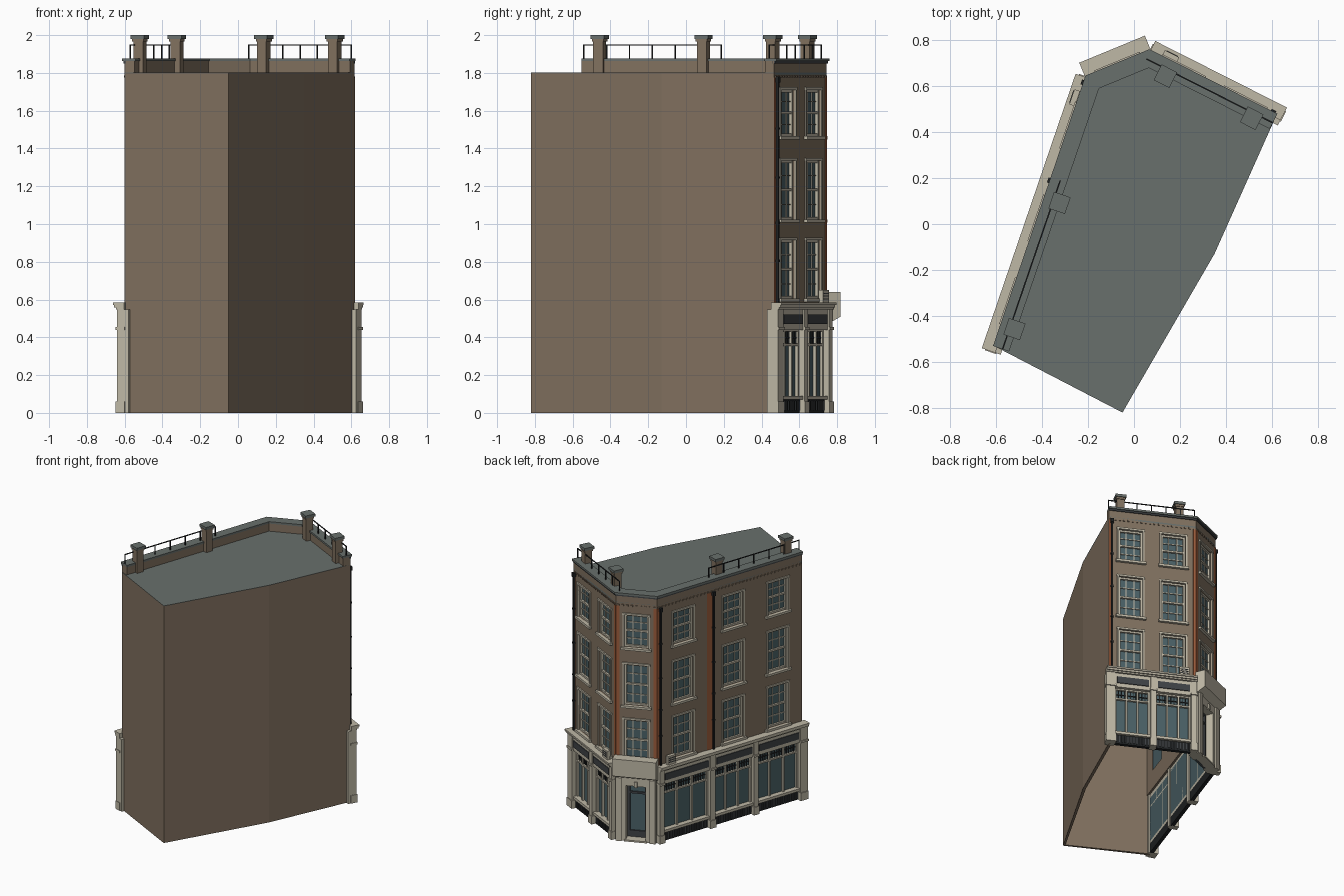
import bpy, bmesh
from mathutils import Vector as V

if "Cube" in bpy.data.objects:
    bpy.data.objects.remove(bpy.data.objects["Cube"])

# palette
def mat(name, r, g, b):
    m = bpy.data.materials.new(name)
    m.diffuse_color = (r, g, b, 1)
    m.use_nodes = True
    m.node_tree.nodes["Principled BSDF"].inputs["Base Color"].default_value = m.diffuse_color
    return m
BRICK = mat("brick", .22, .165, .115)
RED = mat("red_brick", .34, .11, .045)
CREAM = mat("cream_stone", .52, .48, .38)
ROOF = mat("roof_grey", .14, .16, .15)
GLASS = mat("glass", .07, .12, .135)
DARK = mat("dark_panel", .05, .055, .06)
BLACK = mat("black_iron", .015, .017, .018)

# footprint: A-B long street side, B-C corner, C-D short street side, D-F-E-A blank sides
A, B, C, D = V((-.60, -.535)), V((-.20, .635)), V((.067, .745)), V((.617, .467))
E, F = V((-.05, -.82)), V((.35, -.13))
H = 1.8

class Wall:
    def __init__(s, p, q):
        s.p, s.L = p, (q - p).length
        s.t = (q - p).normalized()
        s.n = V((-s.t.y, s.t.x))
    def at(s, u, d):
        return s.p + s.t * u + s.n * d
LONG, CORNER, SHORT = Wall(A, B), Wall(B, C), Wall(C, D)

# each part collects its solids, then becomes one object
parts = {}
def prism(part, m, pts, z0, z1, top=None):
    bm = parts.setdefault(part, (bmesh.new(), m))[0]
    top = top or pts
    lo = [bm.verts.new((p.x, p.y, z0)) for p in pts]
    hi = [bm.verts.new((p.x, p.y, z1)) for p in top]
    bm.faces.new(lo[::-1])
    bm.faces.new(hi)
    for i in range(len(pts)):
        j = (i + 1) % len(pts)
        bm.faces.new((lo[i], lo[j], hi[j], hi[i]))

def box(part, m, w, u0, u1, d0, d1, z0, z1):
    prism(part, m, [w.at(u0, d0), w.at(u1, d0), w.at(u1, d1), w.at(u0, d1)], z0, z1)

def offset(d):
    def mitre(w1, w2, p):
        return p + (w1.n + w2.n) * (d / (1 + w1.n.dot(w2.n)))
    return [LONG.at(0, d), mitre(LONG, CORNER, B), mitre(CORNER, SHORT, C), SHORT.at(SHORT.L, d)]

def strip(part, m, d0, d1, z0, z1):
    prism(part, m, offset(d0) + offset(d1)[::-1], z0, z1)

def finish(name, bm, m, solid=0):
    bm.normal_update()
    me = bpy.data.meshes.new(name)
    bm.to_mesh(me)
    bm.free()
    me.materials.append(m)
    ob = bpy.data.objects.new(name, me)
    bpy.context.collection.objects.link(ob)
    if solid:
        md = ob.modifiers.new("thickness", 'SOLIDIFY')
        md.thickness, md.offset = solid, -1

# street walls with window openings
FLOORS = [(.605, .915), (1.025, 1.335), (1.465, 1.71)]
WW = .17
def street_wall(name, w, centres):
    us = sorted([0, w.L] + [c + s * WW / 2 for c in centres for s in (-1, 1)])
    zs = [.46] + [z for f in FLOORS for z in f] + [H]
    bm = bmesh.new()
    g = [[bm.verts.new((*w.at(u, 0), z)) for z in zs] for u in us]
    for i in range(len(us) - 1):
        for k in range(len(zs) - 1):
            if not (i % 2 and k % 2):
                bm.faces.new((g[i][k], g[i][k+1], g[i+1][k+1], g[i+1][k]))
    finish(name, bm, BRICK, .035)
    for c in centres:
        for z0, z1 in FLOORS:
            window(w, c, z0, z1)

# sash window: glass, frame, glazing bars, surround, lintel, sill
def window(w, c, z0, z1):
    a, b, h = c - WW / 2, c + WW / 2, z1 - z0
    box("window_glass", GLASS, w, a, b, -.03, -.025, z0, z1)
    for s, e in ((a, a + .014), (b - .014, b)):
        box("window_frames", CREAM, w, s, e, -.027, -.008, z0, z1)
    for z in (z0, z0 + h / 2 - .006, z1 - .013):
        box("window_frames", CREAM, w, a, b, -.027, -.01, z, z + .013)
    for f in (1/3, 2/3):
        u = a + WW * f
        box("glazing_bars", CREAM, w, u - .003, u + .003, -.026, -.018, z0, z1)
    for f in (.25, .75):
        box("glazing_bars", CREAM, w, a, b, -.026, -.018, z0 + h*f - .003, z0 + h*f + .003)
    for s, e in ((a - .012, a), (b, b + .012)):
        box("window_surrounds", CREAM, w, s, e, -.01, .007, z0, z1)
    box("window_surrounds", CREAM, w, a - .014, b + .014, -.01, .009, z1, z1 + .014)
    box("window_sills", CREAM, w, a - .022, b + .022, -.025, .02, z0 - .017, z0)

street_wall("long_street_wall", LONG, [LONG.L * f for f in (.167, .475, .82)])
street_wall("corner_wall", CORNER, [CORNER.L / 2])
street_wall("short_street_wall", SHORT, [SHORT.L * f for f in (.26, .75)])

# blank party walls, open underneath, and flat roof
bm = bmesh.new()
line = [D, F, E, A]
lo = [bm.verts.new((*p, 0)) for p in line]
hi = [bm.verts.new((*p, H)) for p in line]
for i in range(3):
    bm.faces.new((lo[i], hi[i], hi[i+1], lo[i+1]))
finish("party_walls", bm, BRICK, .02)
prism("roof", ROOF, [A, E, F, D, C, B], H - .01, H + .002)

# parapet, coping and dentil course
strip("parapet", BRICK, 0, -.055, H, 1.862)
strip("coping", ROOF, .014, -.06, 1.862, 1.877)
strip("upper_band", DARK, .007, -.01, 1.85, 1.862)
for w in (LONG, CORNER, SHORT):
    n = int(w.L / .03)
    for i in range(n):
        u = (i + .5) * w.L / n
        box("dentils", BRICK, w, u - .007, u + .007, -.005, .006, 1.775, 1.787)

# red brick vertical bands
for w, a, b in ((LONG, LONG.L*.61, LONG.L*.655), (LONG, LONG.L - .02, LONG.L), (CORNER, 0, .025),
                (CORNER, CORNER.L - .025, CORNER.L), (SHORT, 0, .02), (SHORT, SHORT.L - .025, SHORT.L)):
    box("red_brick_bands", RED, w, a, b, -.01, .003, .58, 1.775)

# rain pipes with hopper heads and brackets
for w, u in ((LONG, LONG.L - .025), (LONG, LONG.L*.615), (SHORT, SHORT.L - .02)):
    box("rain_pipes", BLACK, w, u - .006, u + .006, .005, .017, .58, 1.78)
    box("rain_pipes", BLACK, w, u - .011, u + .011, 0, .022, 1.75, 1.78)
    for z in (.8, 1.0, 1.24, 1.5):
        box("rain_pipes", BLACK, w, u - .009, u + .009, 0, .019, z, z + .012)

# shopfront bay: stall riser grille, sill, glazing, mullions, transom lights
def bay(w, a, b):
    box("stall_risers", BLACK, w, a, b, -.02, .006, 0, .07)
    n = int((b - a) / .02)
    for i in range(n):
        u = a + (i + .5) * (b - a) / n
        box("riser_grille", DARK, w, u - .003, u + .003, 0, .011, .012, .062)
        box("transom_bars", BLACK, w, u - .0025, u + .0025, -.018, -.008, .365, .43)
    box("transom_bars", BLACK, w, a, b, -.018, -.008, .395, .401)
    box("shop_sills", CREAM, w, a, b, -.02, .025, .07, .09)
    box("shop_glass", GLASS, w, a, b, -.02, -.015, .09, .44)
    for k in range(4):
        u = a + (b - a - .012) * k / 3
        box("shop_mullions", CREAM, w, u, u + .012, -.02, .002, .09, .44)
    for z in (.355, .43):
        box("shop_mullions", CREAM, w, a, b, -.02, .002, z, z + .012)
    box("fascia_panels", DARK, w, a + .012, b - .012, 0, .032, .47, .52)

def shopfront(w, pilasters):
    for a, b in pilasters:
        box("pilasters", CREAM, w, a, b, -.03, .034, 0, .548)
        box("pilaster_bases", CREAM, w, a - .004, b + .004, -.01, .04, 0, .06)
        box("pilaster_caps", CREAM, w, a - .004, b + .004, -.01, .042, .44, .455)
    for p, q in zip(pilasters, pilasters[1:]):
        bay(w, p[1], q[0])
    a, b = pilasters[0][0], pilasters[-1][1]
    box("fascia", CREAM, w, a, b, -.02, .026, .44, .548)
    for d, z0, z1 in ((.04, .548, .558), (.05, .558, .572), (.057, .572, .584)):
        box("cornice", CREAM, w, a, b, -.005, d, z0, z1)

L, S = LONG.L, SHORT.L
shopfront(LONG, [(-.025, .035), (L*.32, L*.35), (L*.615, L*.65), (L - .04, L)])
shopfront(SHORT, [(0, .04), (S*.5 - .02, S*.5 + .02), (S - .04, S + .025)])

# corner entrance: stone surround, recessed door, keystone
c = CORNER.L / 2
for a, b in ((0, c - .07), (c + .07, 2 * c)):
    box("entrance_surround", CREAM, CORNER, a, b, -.06, .02, 0, .42)
box("entrance_surround", CREAM, CORNER, 0, 2 * c, -.06, .02, .42, .56)
box("entrance_keystone", CREAM, CORNER, c - .012, c + .012, .01, .03, .415, .455)
for a, b in ((.005, .045), (2 * c - .045, 2 * c - .005)):
    box("entrance_pilasters", CREAM, CORNER, a, b, .01, .032, 0, .48)
box("door_glass", GLASS, CORNER, c - .07, c + .07, -.055, -.045, 0, .42)
for a, b in ((c - .07, c - .052), (c + .052, c + .07)):
    box("door_frame", DARK, CORNER, a, b, -.055, -.035, 0, .42)
for z0, z1 in ((0, .06), (.34, .355), (.405, .42)):
    box("door_frame", DARK, CORNER, c - .07, c + .07, -.055, -.035, z0, z1)
box("door_step", CREAM, CORNER, c - .08, c + .08, -.05, .03, 0, .012)

# entrance canopy with sloping underside
def quad(d0, d1):
    return [CORNER.at(-.01, d0), CORNER.at(2*c + .01, d0), CORNER.at(2*c + .01, d1), CORNER.at(-.01, d1)]
prism("entrance_canopy", CREAM, quad(0, .02), .48, .51, quad(0, .076))
prism("entrance_canopy", CREAM, quad(0, .076), .51, .64)

# small bracketed boxes on the cornice beside the canopy
for w, u in ((LONG, L - .1), (SHORT, .09)):
    box("cornice_boxes", CREAM, w, u - .035, u + .035, .015, .04, .584, .65)
    for z in (.6, .615, .63):
        box("cornice_box_slats", DARK, w, u - .028, u + .028, .035, .043, z, z + .006)

# roof railings
def railing(w, u0, u1, n):
    box("railings", BLACK, w, u0, u1, -.033, -.027, 1.944, 1.95)
    for i in range(n + 1):
        u = u0 + (u1 - u0) * i / n
        box("railings", BLACK, w, u - .003, u + .003, -.033, -.027, 1.87, 1.95)
railing(LONG, .003, L * .625, 6)
railing(SHORT, .003, S - .003, 6)

# chimneys
for w, x, y in ((LONG, -.52, -.457), (LONG, -.324, .092), (SHORT, .137, .643), (SHORT, .512, .46)):
    r = V((x, y)) - w.p
    u, d = r.dot(w.t), r.dot(w.n)
    for k, z0, z1, m, name in ((.027, H, 1.97, BRICK, "chimneys"), (.032, 1.965, 1.98, BRICK, "chimneys"),
                               (.038, 1.98, 2.0, ROOF, "chimney_caps")):
        box(name, m, w, u - k, u + k, d - k, d + k, z0, z1)

for name, (bm, m) in parts.items():
    bmesh.ops.recalc_face_normals(bm, faces=bm.faces)
    finish(name, bm, m)
